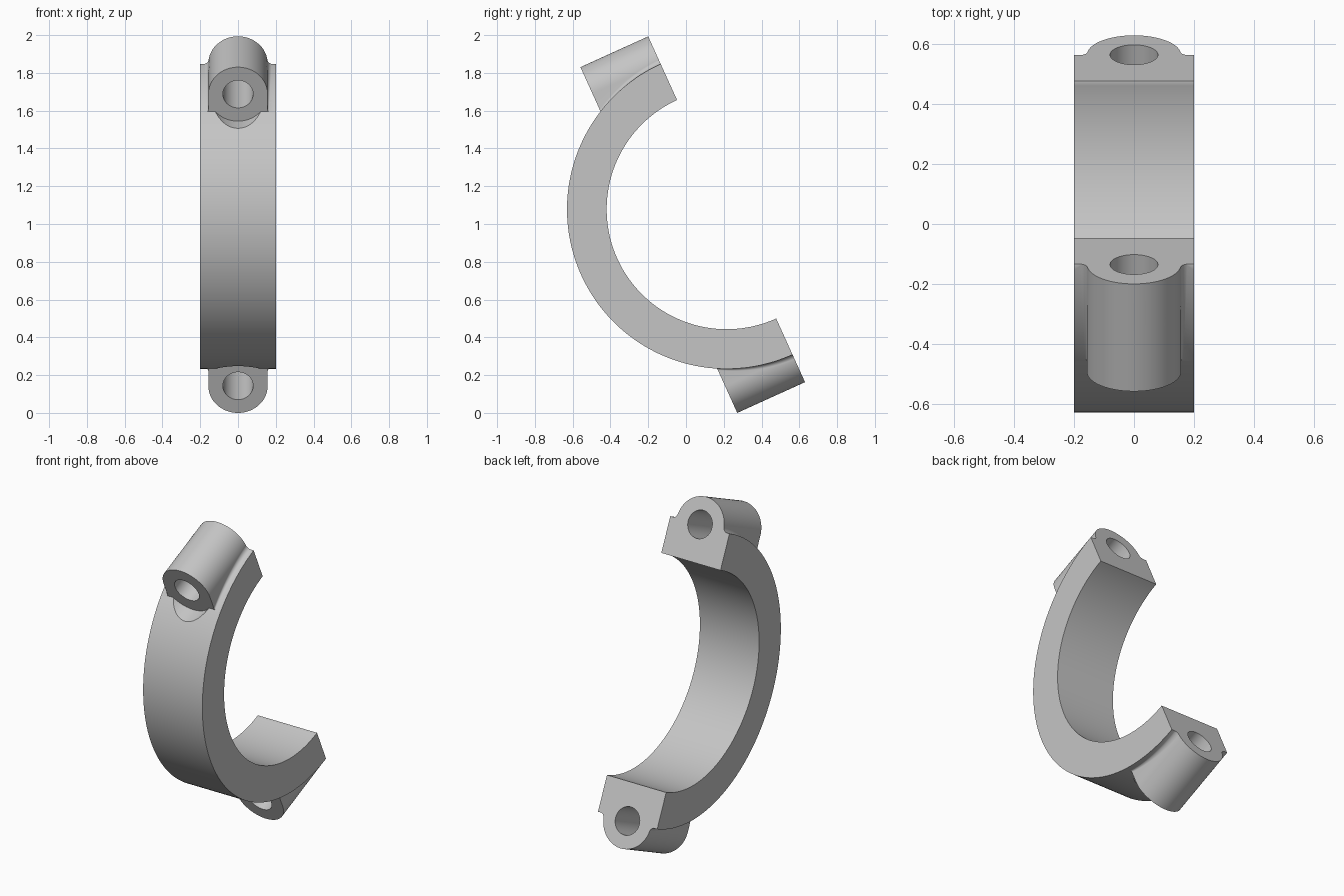
import bpy, bmesh
from math import sin, cos, asin, sqrt, pi, radians
from mathutils import Matrix, Vector

cube = bpy.data.objects.get("Cube")
if cube:
    bpy.data.objects.remove(cube, do_unlink=True)

R_IN, R_OUT, HALF_W = 0.635, 0.845, 0.2
AXIS, BOSS_R, HOLE_R, LENGTH = 0.848, 0.157, 0.08, 0.394

grey = bpy.data.materials.new("light_grey")
grey.use_nodes = True
colour = (0.56, 0.56, 0.56, 1)
grey.diffuse_color = colour
grey.node_tree.nodes["Principled BSDF"].inputs["Base Color"].default_value = colour


def loft(name, sections, flip=False):
    """Skin a closed solid through a row of matching outlines."""
    bm = bmesh.new()
    rows = [[bm.verts.new(p) for p in s] for s in sections]
    for a, b in zip(rows, rows[1:]):
        for i in range(len(a)):
            j = (i + 1) % len(a)
            bm.faces.new((a[i], a[j], b[j], b[i]))
    bm.faces.new(rows[0])
    bm.faces.new(rows[-1])
    if flip:
        bm.transform(Matrix.Scale(-1, 4, Vector((0, 0, 1))))
    bmesh.ops.recalc_face_normals(bm, faces=bm.faces)
    mesh = bpy.data.meshes.new(name)
    bm.to_mesh(mesh)
    bm.free()
    obj = bpy.data.objects.new(name, mesh)
    bpy.context.collection.objects.link(obj)
    mesh.materials.append(grey)
    return obj


def disc(radius, y, z):
    return [(radius * cos(2 * pi * i / 64), y, z + radius * sin(2 * pi * i / 64))
            for i in range(64)]


def boss_section(n):
    """Round-topped outline with flared feet that sit on the ring."""
    f = 0.03 - 0.02 * max(n, 0) / LENGTH
    base = sqrt(R_OUT ** 2 - n ** 2) - 0.001
    rise = max(base + f - AXIS, 0)
    a = asin(rise / (BOSS_R + f))
    cx, cz = sqrt((BOSS_R + f) ** 2 - rise ** 2), base + f
    half = [(cx, base - 0.05)]
    for i in range(9):
        t = -pi / 2 - (pi / 2 - a) * i / 8
        half.append((cx + f * cos(t), cz + f * sin(t)))
    for i in range(25):
        t = a + (pi / 2 - a) * i / 24
        if i or rise == 0 and cz < AXIS - 1e-4:
            half.append((BOSS_R * cos(t), AXIS + BOSS_R * sin(t)))
        else:
            half.append((BOSS_R * cos(t), AXIS + BOSS_R * sin(t) + 1e-5))
    outline = half + [(-x, z) for x, z in reversed(half[:-1])]
    return [(x, -n, z) for x, z in outline]


def combine(target, tool, operation):
    mod = target.modifiers.new(operation.lower(), 'BOOLEAN')
    mod.operation, mod.solver, mod.object = operation, 'EXACT', tool
    bpy.context.view_layer.objects.active = target
    bpy.ops.object.modifier_apply(modifier=mod.name)
    bpy.data.objects.remove(tool, do_unlink=True)


# Half ring, slightly over-long so its ends can be cut flat
sections = []
for i in range(141):
    t = radians(-100 + 200 * i / 140)
    sections.append([(x, -r * cos(t), r * sin(t)) for x, r in
                     ((-HALF_W, R_IN), (HALF_W, R_IN), (HALF_W, R_OUT), (-HALF_W, R_OUT))])
clamp = loft("clamp_half", sections)

# Bolt bosses at both ends
steps = [-0.03 + (LENGTH + 0.03) * i / 24 for i in range(25)]
for flip in (False, True):
    combine(clamp, loft("bolt_boss", [boss_section(n) for n in steps], flip), 'UNION')

# Bolt holes and the bolt head pockets
for flip in (False, True):
    pocket = loft("pocket_cutter", [disc(BOSS_R, -y, AXIS) for y in (LENGTH, 0.8)], flip)
    combine(clamp, pocket, 'DIFFERENCE')
    hole = loft("hole_cutter", [disc(HOLE_R, -y, AXIS) for y in (-0.3, 0.7)], flip)
    combine(clamp, hole, 'DIFFERENCE')

# Flat mating faces
square = [(-1, -2), (1, -2), (1, 2), (-1, 2)]
combine(clamp, loft("end_cutter", [[(x, y, z) for x, z in square] for y in (0, 1)]), 'DIFFERENCE')

# Tilt and place
clamp.data.transform(Matrix.Translation((0, 0.215, 1.085)) @ Matrix.Rotation(radians(24.4), 4, 'X'))
low = min(v.co.z for v in clamp.data.vertices)
clamp.data.transform(Matrix.Translation((0, 0, -low)))

bpy.ops.object.select_all(action='DESELECT')
clamp.select_set(True)
bpy.context.view_layer.objects.active = clamp
bpy.ops.object.shade_smooth_by_angle(angle=radians(30))
